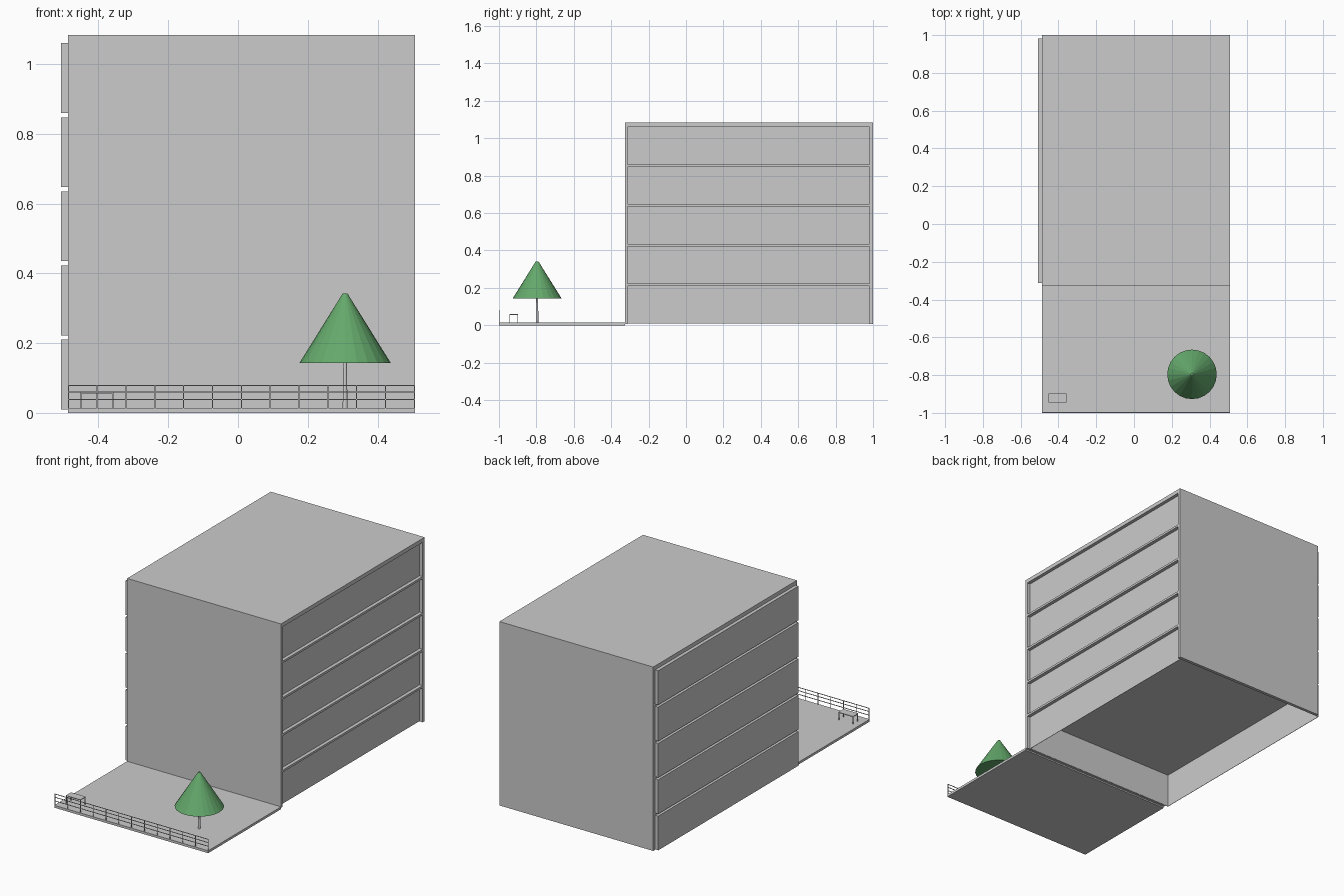
import bpy, bmesh
from mathutils import Matrix, Vector

if "Cube" in bpy.data.objects:
    bpy.data.objects.remove(bpy.data.objects["Cube"])


def material(name, rgb):
    m = bpy.data.materials.new(name)
    m.diffuse_color = (*rgb, 1)
    m.use_nodes = True
    m.node_tree.nodes["Principled BSDF"].inputs["Base Color"].default_value = m.diffuse_color
    return m


GREY = material("light_grey", (0.6, 0.6, 0.6))
GREEN = material("leaf_green", (0.13, 0.4, 0.15))


def finish(name, bm, mat):
    me = bpy.data.meshes.new(name)
    bm.to_mesh(me)
    bm.free()
    me.materials.append(mat)
    ob = bpy.data.objects.new(name, me)
    bpy.context.collection.objects.link(ob)
    return ob


def add_box(bm, lo, hi):
    lo, hi = Vector(lo), Vector(hi)
    mat = Matrix.Translation((lo + hi) / 2) @ Matrix.Diagonal((*(hi - lo), 1))
    bmesh.ops.create_cube(bm, size=1, matrix=mat)


def boxes(name, items, mat=GREY):
    bm = bmesh.new()
    for lo, hi in items:
        add_box(bm, lo, hi)
    return finish(name, bm, mat)


def cone(name, x, y, z0, z1, r0, r1, sides, mat):
    bm = bmesh.new()
    bmesh.ops.create_cone(bm, cap_ends=True, segments=sides, radius1=r0, radius2=r1,
                          depth=z1 - z0,
                          matrix=Matrix.Translation((x, y, (z0 + z1) / 2)))
    return finish(name, bm, mat)


# Building frame: end walls, roof and slabs between floors
X0, X1 = -0.488, 0.507          # frame sides
Y0, YA, YB, Y1 = -0.327, -0.313, 0.982, 1.0
SHIFT = 0.02                    # floors are offset towards the left
BASE, PITCH, ROOM, TOP = 0.01, 0.2125, 0.2, 1.083

boxes("front_wall", [((X0, Y0, BASE - 0.002), (X1, YA, TOP))])
boxes("back_wall", [((X0, YB, BASE - 0.002), (X1, Y1, TOP))])
boxes("roof", [((X0, YA, BASE + 4 * PITCH + ROOM), (X1, YB, TOP))])
boxes("floor_slabs", [((X0, YA, BASE + i * PITCH + ROOM), (X1, YB, BASE + (i + 1) * PITCH))
                      for i in range(4)])

# Upper floors, projecting on the left and recessed on the right
boxes("upper_floors", [((X0 - SHIFT, YA, BASE + i * PITCH),
                        (X1 - SHIFT, YB, BASE + i * PITCH + ROOM)) for i in range(1, 5)])

# Ground floor, hollow and open underneath
bm = bmesh.new()
add_box(bm, (X0 - SHIFT, YA, BASE), (X1 - SHIFT, YB, BASE + ROOM))
bm.normal_update()
bmesh.ops.delete(bm, geom=[f for f in bm.faces if f.normal.z < -0.5], context='FACES')
ground_floor = finish("ground_floor", bm, GREY)
solid = ground_floor.modifiers.new("thickness", 'SOLIDIFY')
solid.thickness = 0.003
solid.offset = -1

# Forecourt plate
DECK = 0.014
boxes("forecourt", [((X0, -1, 0), (X1, Y0, DECK))])

# Railing along the front edge
T = 0.003
FY = -0.998
step = (X1 - X0 - T) / 12
boxes("fence_posts", [((X0 + i * step, FY, DECK), (X0 + i * step + T, FY + T, 0.08))
                      for i in range(13)])
boxes("fence_rails", [((X0, FY, z - T / 2), (X1, FY + T, z + T / 2))
                      for z in (0.0385, 0.06, 0.079)])

# Table
TX, TY = (-0.452, -0.357), (-0.945, -0.897)
boxes("table_top", [((TX[0], TY[0], 0.056), (TX[1], TY[1], 0.06))])
boxes("table_legs", [((x, y, DECK), (x + 0.004, y + 0.004, 0.056))
                     for x in (TX[0], TX[1] - 0.004) for y in (TY[0], TY[1] - 0.004)])

# Tree
cone("tree_trunk", 0.307, -0.796, DECK, 0.145, 0.007, 0.005, 12, GREY)
cone("tree_crown", 0.307, -0.796, 0.143, 0.342, 0.131, 0.007, 24, GREEN)
